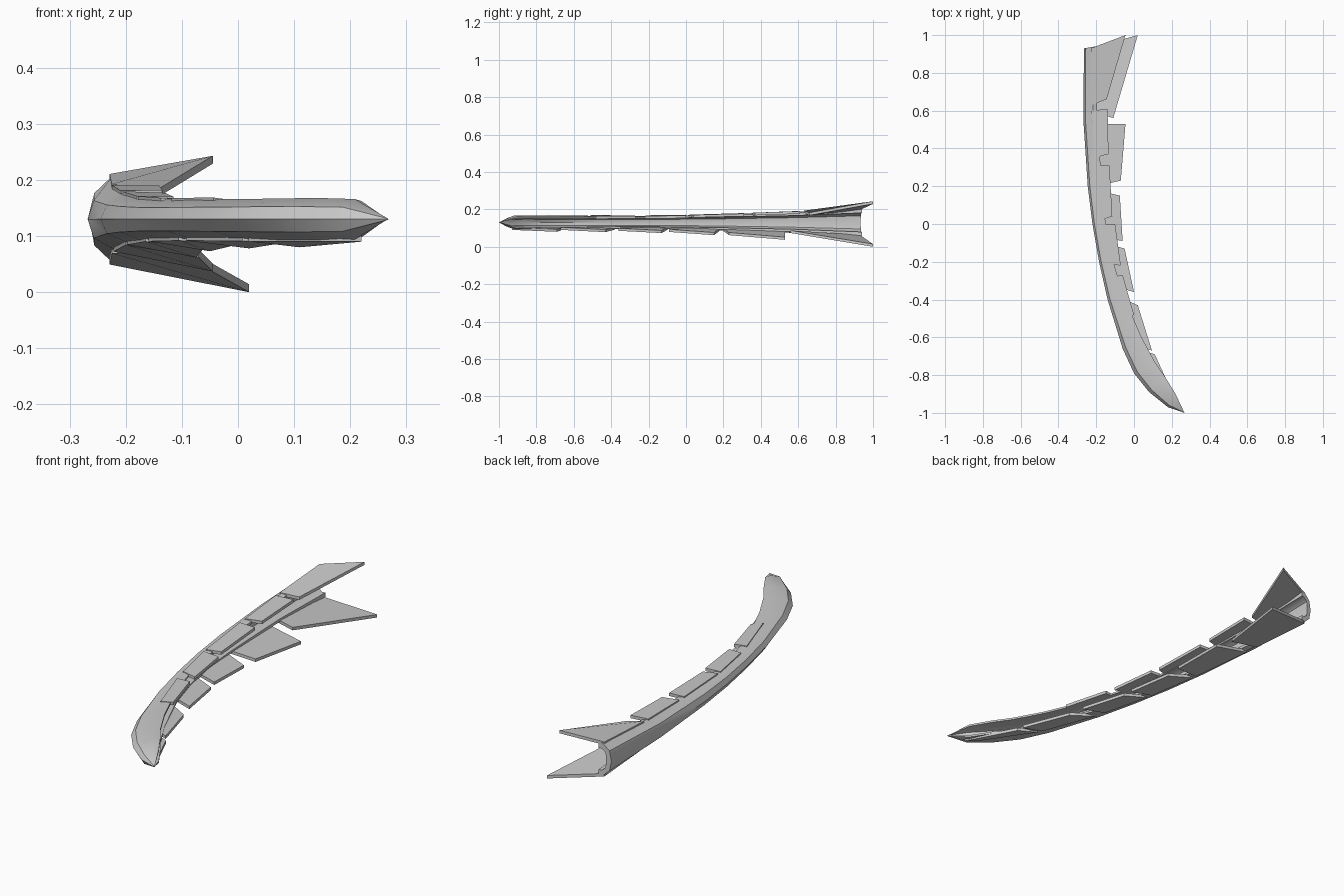
import bpy, bmesh
from mathutils import Vector

if "Cube" in bpy.data.objects:
    bpy.data.objects.remove(bpy.data.objects["Cube"])

ZC = 0.13  # height of the symmetry plane

steel = bpy.data.materials.new("grey steel")
steel.diffuse_color = (0.6, 0.6, 0.6, 1)
steel.use_nodes = True
steel.node_tree.nodes["Principled BSDF"].inputs["Base Color"].default_value = steel.diffuse_color

# Spine stations: outer edge x, y, inner edge x, y, half height
STATIONS = [
    (-0.265, 0.93, -0.205, 0.94, 0.078),
    (-0.268, 0.55, -0.195, 0.58, 0.056),
    (-0.245, 0.20, -0.170, 0.20, 0.043),
    (-0.220, 0.00, -0.150, 0.00, 0.038),
    (-0.185, -0.20, -0.115, -0.18, 0.035),
    (-0.140, -0.40, -0.060, -0.37, 0.035),
    (-0.060, -0.66, 0.040, -0.60, 0.036),
    (0.000, -0.79, 0.110, -0.73, 0.037),
    (0.080, -0.89, 0.165, -0.81, 0.038),
    (0.180, -0.97, 0.220, -0.90, 0.036),
    (0.268, -1.00, 0.262, -0.99, 0.002),
]

# Upper half of the channel section: (across, up), mirrored below
OUTER = [(1, 0.9), (0.7, 1), (0.15, 0.6), (0, 0)]
INNER = [(1, 0.65), (0.75, 0.65), (0.45, 0.45), (0.4, 0)]


def mirrored(half):
    return half + [(w, -h) for w, h in reversed(half[:-1])]


def make_object(name, bm):
    bmesh.ops.recalc_face_normals(bm, faces=bm.faces)
    mesh = bpy.data.meshes.new(name)
    bm.to_mesh(mesh)
    bm.free()
    mesh.materials.append(steel)
    ob = bpy.data.objects.new(name, mesh)
    bpy.context.collection.objects.link(ob)
    bpy.ops.object.select_all(action='DESELECT')
    ob.select_set(True)
    bpy.context.view_layer.objects.active = ob
    bpy.ops.object.shade_smooth_by_angle(angle=0.6)
    return ob


def across(station, w):
    ox, oy, ix, iy, _ = station
    return ox + (ix - ox) * w, oy + (iy - oy) * w


def spine_point(y, w):
    """Point and half height on the spine at a given y."""
    for a, b in zip(STATIONS, STATIONS[1:]):
        (ax, ay), (bx, by) = across(a, w), across(b, w)
        if ay >= y >= by:
            t = (ay - y) / (ay - by)
            return ax + (bx - ax) * t, y, a[4] + (b[4] - a[4]) * t
    return (*across(STATIONS[0], w), STATIONS[0][4])


# Curved hollow spine, open towards the fins
bm = bmesh.new()
section = mirrored(OUTER) + mirrored(INNER)[::-1]
rings = []
for s in STATIONS:
    rings.append([bm.verts.new((*across(s, w), ZC + h * s[4])) for w, h in section])
n = len(section)
for a, b in zip(rings, rings[1:]):
    for i in range(n):
        j = (i + 1) % n
        bm.faces.new((a[i], a[j], b[j], b[i]))
for ring in (rings[0], rings[-1]):
    for i in range(n // 2 - 1):
        bm.faces.new((ring[i], ring[i + 1], ring[n - 2 - i], ring[n - 1 - i]))
make_object("curved_spine", bm)


def fin(name, side, root_front, root_back, front, back, z_front, z_back):
    """Swept plate from the spine to a free edge; side is 1 above, -1 below."""
    bm = bmesh.new()
    corners = []
    for y in (root_front, root_back):
        x, yy, h = spine_point(y, 0.6)
        corners.append(Vector((x, yy, ZC + side * (h + 0.003))))
    corners.append(Vector((*back, z_back)))
    corners.append(Vector((*front, z_front)))
    skin = [bm.verts.new(c) for c in corners]
    under = [bm.verts.new(c - Vector((0, 0, side * 0.014))) for c in corners]
    bm.faces.new(skin)
    bm.faces.new(under[::-1])
    for i in range(4):
        j = (i + 1) % 4
        bm.faces.new((skin[i], under[i], under[j], skin[j]))
    make_object(name, bm)


# root front y, root back y, front corner, back corner, their heights
UPPER = [
    (0.63, 0.93, (-0.145, 0.66), (-0.045, 1.00), 0.182, 0.243),
    (0.35, 0.60, (-0.135, 0.37), (-0.140, 0.61), 0.182, 0.190),
    (0.02, 0.31, (-0.115, 0.04), (-0.130, 0.31), 0.170, 0.177),
    (-0.21, 0.00, (-0.070, -0.22), (-0.100, 0.00), 0.164, 0.167),
    (-0.51, -0.28, (0.000, -0.48), (-0.060, -0.27), 0.163, 0.165),
]
LOWER = [
    (0.60, 0.93, (-0.110, 0.56), (0.020, 1.00), 0.073, 0.000),
    (0.20, 0.53, (-0.070, 0.23), (-0.045, 0.53), 0.062, 0.037),
    (-0.07, 0.18, (-0.060, -0.09), (-0.075, 0.15), 0.079, 0.062),
    (-0.33, -0.10, (0.000, -0.36), (-0.050, -0.13), 0.085, 0.073),
    (-0.64, -0.38, (0.095, -0.67), (0.020, -0.43), 0.090, 0.078),
    (-0.90, -0.66, (0.220, -0.93), (0.110, -0.69), 0.090, 0.080),
]
for i, row in enumerate(UPPER):
    fin(f"upper_fin_{i + 1}", 1, *row)
for i, row in enumerate(LOWER):
    fin(f"lower_fin_{i + 1}", -1, *row)
